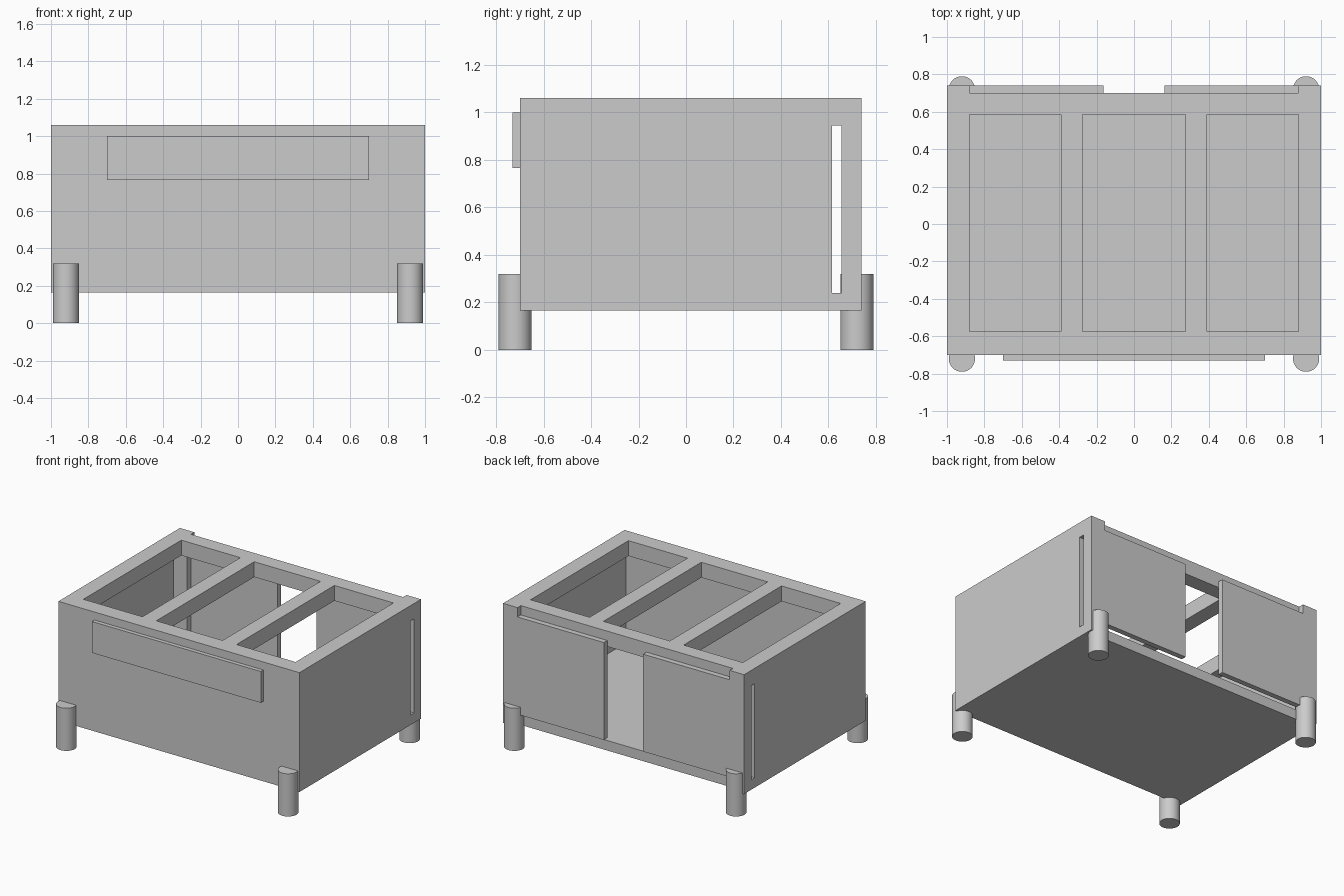
import bpy
import bmesh
from mathutils import Matrix, Vector

old = bpy.data.objects.get("Cube")
if old:
    bpy.data.objects.remove(old, do_unlink=True)

grey = bpy.data.materials.new("plain_grey")
grey.use_nodes = True
colour = (0.6, 0.6, 0.6, 1)
grey.diffuse_color = colour
grey.node_tree.nodes["Principled BSDF"].inputs["Base Color"].default_value = colour


def finish(name, bm):
    mesh = bpy.data.meshes.new(name)
    bm.to_mesh(mesh)
    bm.free()
    mesh.materials.append(grey)
    obj = bpy.data.objects.new(name, mesh)
    bpy.context.collection.objects.link(obj)
    return obj


def box(name, xs, ys, zs):
    lo, hi = Vector((xs[0], ys[0], zs[0])), Vector((xs[1], ys[1], zs[1]))
    bm = bmesh.new()
    fit = Matrix.Translation((lo + hi) / 2) @ Matrix.Diagonal((*(hi - lo), 1))
    bmesh.ops.create_cube(bm, size=1, matrix=fit)
    return finish(name, bm)


def cut(obj, cutter):
    mod = obj.modifiers.new("opening", "BOOLEAN")
    mod.operation = "DIFFERENCE"
    mod.solver = "EXACT"
    mod.object = cutter
    cutter.hide_render = True
    bpy.context.view_layer.update()
    mesh = bpy.data.meshes.new_from_object(
        obj.evaluated_get(bpy.context.evaluated_depsgraph_get()))
    obj.modifiers.clear()
    obj.data = mesh
    bpy.data.objects.remove(cutter, do_unlink=True)


BASE, FLOOR, CEIL, TOP = 0.165, 0.24, 0.945, 1.06
FRONT, BACK, REAR = -0.70, 0.70, 0.74
WALL, POST = 0.04, 0.88

# Floor slab and top frame with three openings
box("floor", (-1, 1), (FRONT, BACK), (BASE, FLOOR))
frame = box("top_frame", (-1, 1), (FRONT, BACK), (CEIL, TOP))
for span in ((-POST, -0.39), (-0.275, 0.275), (0.39, POST)):
    cut(frame, box("opening_cutter", span, (-0.575, 0.585), (CEIL - 0.1, TOP + 0.1)))

# Front wall and the thin plate on it
box("front_wall", (-1, 1), (FRONT, FRONT + WALL), (FLOOR, CEIL))
box("front_plate", (-0.7, 0.7), (-0.73, FRONT), (0.765, 1.0))

# Sides, rear posts, sliding doors and legs
for side, word in ((1, "left"), (-1, "right")):
    def span(a, b):
        return sorted((side * a, side * b))

    box(f"{word}_wall", span(1 - WALL, 1), (FRONT + WALL, 0.615), (FLOOR, CEIL))
    box(f"{word}_post", span(POST, 1), (0.655, BACK), (FLOOR, CEIL))
    box(f"{word}_post_cover", span(POST, 1), (BACK, REAR), (BASE, TOP))
    box(f"{word}_door", span(0.163, POST), (BACK, REAR), (0.26, 0.99))
    for y, end in ((-0.72, "front"), (0.72, "back")):
        bm = bmesh.new()
        bmesh.ops.create_cone(bm, cap_ends=True, segments=48, radius1=0.07,
                              radius2=0.07, depth=0.32,
                              matrix=Matrix.Translation((side * 0.92, y, 0.16)))
        leg = finish(f"{end}_{word}_leg", bm)
        bpy.ops.object.select_all(action="DESELECT")
        leg.select_set(True)
        bpy.context.view_layer.objects.active = leg
        bpy.ops.object.shade_smooth_by_angle()
